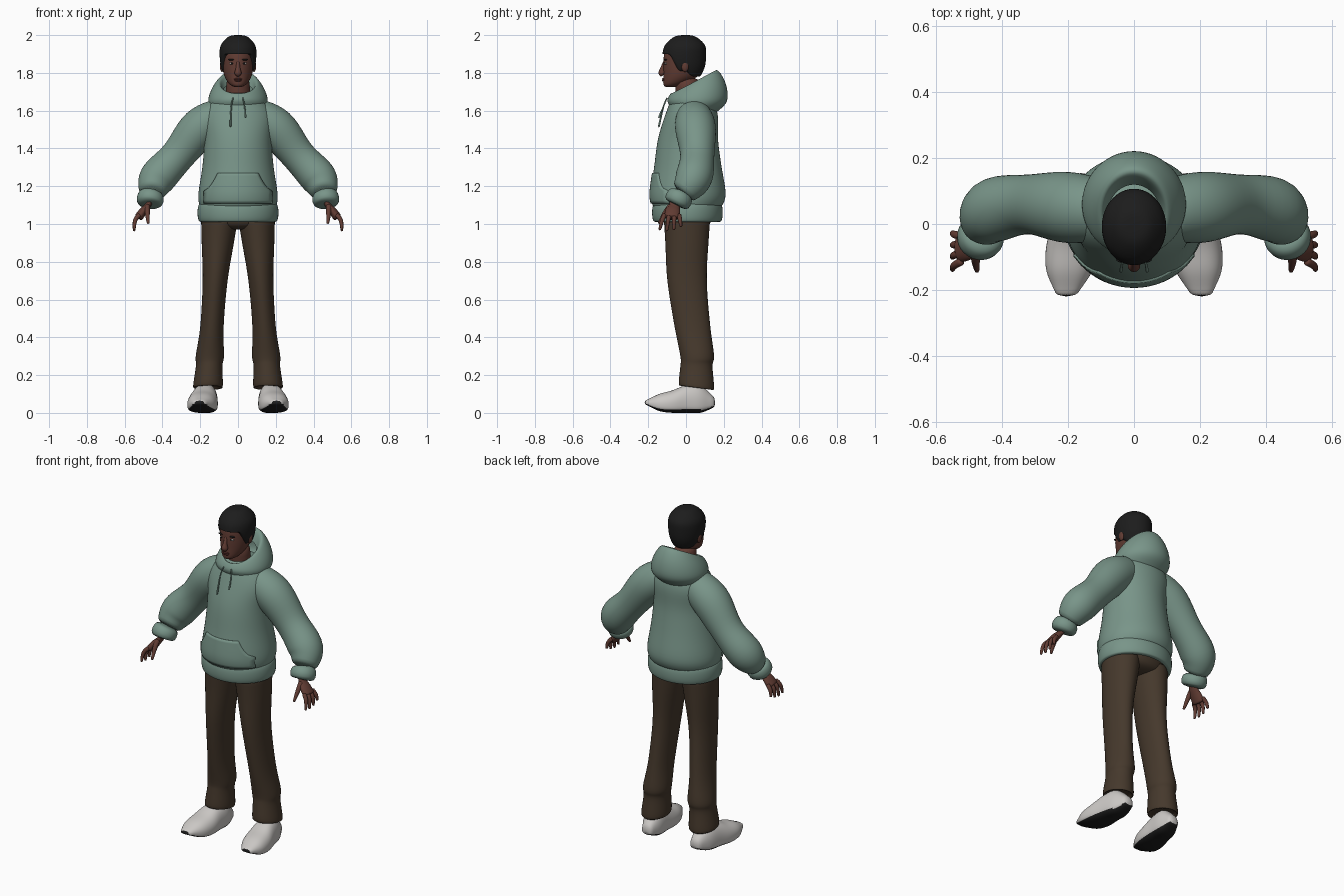
import bpy, bmesh
from math import sin, cos, pi, copysign
from mathutils import Vector

if "Cube" in bpy.data.objects:
    bpy.data.objects.remove(bpy.data.objects["Cube"])


def material(name, *rgb):
    m = bpy.data.materials.new(name)
    m.use_nodes = True
    m.diffuse_color = (*rgb, 1)
    m.node_tree.nodes["Principled BSDF"].inputs["Base Color"].default_value = (*rgb, 1)
    return m


GREEN = material("sage green", .19, .3, .25)
BROWN = material("dark brown", .06, .04, .025)
SKIN = material("brown skin", .12, .045, .033)
LIP = material("lip brown", .1, .03, .025)
BLACK = material("soft black", .012, .012, .012)
WHITE = material("shoe white", .6, .58, .56)
EYE = material("eye grey", .4, .36, .33)


def finish(name, bm, *mats, subdivide=True):
    bmesh.ops.recalc_face_normals(bm, faces=bm.faces)
    mesh = bpy.data.meshes.new(name)
    bm.to_mesh(mesh)
    bm.free()
    for m in mats:
        mesh.materials.append(m)
    for p in mesh.polygons:
        p.use_smooth = True
    ob = bpy.data.objects.new(name, mesh)
    bpy.context.collection.objects.link(ob)
    if subdivide:
        mod = ob.modifiers.new("smooth", 'SUBSURF')
        mod.levels = mod.render_levels = 1
    return ob


def flow(rows, steps=3):
    """Fill in rows along a smooth curve through the given ones."""
    out = []
    last = len(rows) - 1
    for k in range(last):
        quad = zip(rows[max(k - 1, 0)], rows[k], rows[k + 1], rows[min(k + 2, last)])
        quad = list(quad)
        for s in range(steps):
            t = s / steps
            out.append([b + t / 2 * (c - a + t * (2 * a - 5 * b + 4 * c - d + t * (3 * (b - c) + d - a)))
                        for a, b, c, d in quad])
    return out + [rows[last]]


def loft(rings, caps=True):
    bm = bmesh.new()
    rows = [[bm.verts.new(p) for p in ring] for ring in rings]
    n = len(rows[0])
    for a, b in zip(rows, rows[1:]):
        for i in range(n):
            j = (i + 1) % n
            bm.faces.new((a[i], a[j], b[j], b[i]))
    if caps:
        bm.faces.new(rows[0])
        bm.faces.new(rows[-1])
    return bm


def angles(n):
    return [2 * pi * i / n for i in range(n)]


def stack(rows, side=1, lean=lambda z: 0, n=28):
    """Oval rings from (half width, front y, back y, z, rise towards the back)."""
    rings = []
    for w, front, back, z, rise in flow([r if len(r) == 5 else (*r, 0) for r in rows]):
        ring = []
        for a in angles(n):
            t = (1 - cos(a)) / 2
            ring.append(Vector((side * (lean(z) + w * sin(a)), front + (back - front) * t, z + rise * t)))
        rings.append(ring)
    return rings


def tube(name, mat, pts, side=1, n=14, flat=1, steps=3):
    """Round limb along (x, y, z, radius); flat squeezes it across."""
    pts = flow(pts, steps)
    cs = [Vector(p[:3]) for p in pts]
    rings = []
    for k, c in enumerate(cs):
        t = (cs[min(k + 1, len(cs) - 1)] - cs[max(k - 1, 0)]).normalized()
        u = Vector((0, 1, 0))
        u = (u - t * u.dot(t)).normalized()
        v = t.cross(u) * flat
        ring = [c + pts[k][3] * (u * cos(a) + v * sin(a)) for a in angles(n)]
        rings.append([Vector((side * q.x, q.y, q.z)) for q in ring])
    return finish(name, loft(rings), mat)


def ball(name, mat, loc, size):
    bm = bmesh.new()
    bmesh.ops.create_uvsphere(bm, u_segments=16, v_segments=10, radius=1)
    for v in bm.verts:
        v.co = Vector(a * b + c for a, b, c in zip(v.co, size, loc))
    return finish(name, bm, mat, subdivide=False)


def clamp(v, low, high):
    return max(low, min(high, v))


# Hoodie body
body = finish("hoodie_body", loft(stack([
    (.2, -.17, .18, 1.08), (.213, -.19, .213, 1.15), (.19, -.17, .19, 1.3), (.18, -.15, .17, 1.45),
    (.19, -.11, .17, 1.58), (.11, -.07, .13, 1.68), (.05, -.04, .08, 1.7)])), GREEN)

# Hem band: a rounded section carried round the hips
hem = []
for k in range(9):
    a = pi * k / 8
    w = .19 + .026 * sin(a) ** .5
    hem.append((w, .035 - w, w - .02, 1.06 - .05 * cos(a)))
finish("hem_band", loft(stack(hem), caps=False), GREEN)

# Hood lying open around the neck, higher at the back
finish("hood", loft(stack([
    (.14, -.08, .16, 1.61, -.02), (.16, -.1, .22, 1.65), (.14, -.09, .21, 1.68, .07),
    (.1, -.075, .16, 1.69, .13), (.08, -.06, .12, 1.65, .1)]), caps=False), GREEN)

# Front pocket with sloped hand openings, wrapped over the belly
bm = bmesh.new()
cols, prev = 16, None
for k in range(11):
    f = k / 10
    half = .178 - .1 * max(0, f - .4) ** .6
    row = [bm.verts.new((half * (2 * i / cols - 1), -.4, 1.11 + .16 * f)) for i in range(cols + 1)]
    if prev:
        for i in range(cols):
            bm.faces.new((prev[i], prev[i + 1], row[i + 1], row[i]))
    prev = row
pocket = finish("front_pocket", bm, GREEN, subdivide=False)
wrap = pocket.modifiers.new("wrap", 'SHRINKWRAP')
wrap.target = body
wrap.wrap_method = 'PROJECT'
wrap.use_project_y = wrap.use_positive_direction = True
thick = pocket.modifiers.new("thick", 'SOLIDIFY')
thick.thickness, thick.offset = .014, 0

# Trouser hips
finish("trouser_hips", loft(stack([
    (.08, -.06, .07, .97), (.18, -.11, .13, 1), (.19, -.12, .14, 1.1)])), BROWN)


def trouser_leg(name, side):
    rows = [(.1, -.12, .13, 1.05), (.086, -.11, .12, .9), (.066, -.1, .11, .7), (.062, -.06, .13, .45),
            (.076, -.03, .15, .3), (.07, -.03, .14, .25), (.08, -.04, .15, .15, -.03), (.06, -.02, .12, .15)]
    finish(name, loft(stack(rows, side, lean=lambda z: .17 - .07 * z)), BROWN)


def shoe(name, side):
    # Half width, underside and top, evenly spaced from heel to toe
    rows = flow([(.03, .03, .08), (.06, 0, .15), (.07, 0, .15), (.08, 0, .12), (.07, .01, .1), (.03, .045, .065)])
    rings = []
    for k, (w, low, top) in enumerate(rows):
        t = k / (len(rows) - 1)
        ring = []
        for a in angles(28):
            c, s = cos(a), sin(a)
            lift = .4 + (.6 * s if s > 0 else -.4 * abs(s) ** .5)
            x = .16 + .045 * t + w * copysign(abs(c) ** .8, c)
            ring.append(Vector((side * x, .155 - .375 * t, low + (top - low) * lift)))
        rings.append(ring)
    bm = loft(rings)
    bmesh.ops.recalc_face_normals(bm, faces=bm.faces)
    # Black sole underneath and a small toe bumper
    for f in bm.faces:
        f.material_index = int(f.normal.z < -.55 or f.calc_center_median().y < -.215)
    finish(name, bm, WHITE, BLACK)


def arm(word, side):
    tube(word + "_sleeve", GREEN, [
        (.08, .04, 1.58, .09), (.2, .05, 1.51, .11), (.32, .06, 1.36, .09),
        (.43, .04, 1.24, .1), (.455, -.02, 1.16, .065)], side, n=24)
    tube(word + "_cuff", GREEN, [
        (.455, -.02, 1.17, .055), (.46, -.03, 1.15, .073), (.47, -.05, 1.11, .073),
        (.47, -.055, 1.1, .05)], side, n=24, steps=1)
    tube(word + "_palm", SKIN, [
        (.46, -.05, 1.15, .035), (.475, -.06, 1.1, .03), (.5, -.07, 1.07, .04), (.53, -.075, 1.03, .044)],
        side, flat=.55)
    # Fingers fan out from the knuckles
    for i, finger in enumerate(("index", "middle", "ring", "little")):
        base, tip = .025 * i - .112, .038 * i - .14
        tube(f"{word}_{finger}_finger", SKIN, [
            (.52, base, 1.05, .013), (.545, (base + tip) / 2, 1.02, .012),
            (.55, tip, .96 + .006 * (i - 1) ** 2, .007)], side, n=10)
    tube(word + "_thumb", SKIN, [
        (.48, -.08, 1.1, .015), (.48, -.11, 1.06, .014), (.475, -.145, 1, .007)], side, n=10)


# Mirrored parts
for side, word in ((1, "left"), (-1, "right")):
    trouser_leg(word + "_trouser_leg", side)
    shoe(word + "_shoe", side)
    arm(word, side)
    # Hood cord, longer on the right
    tube(word + "_cord", GREEN, [
        (.025, -.1, 1.67, .004), (.036, -.12, 1.62, .004), (.04, -.145, 1.535 + .025 * side, .006)], side, n=8)
    # Paired face details
    ball(word + "_eye", EYE, (side * .032, -.103, 1.85), (.014, .011, .007))
    ball(word + "_pupil", BLACK, (side * .032, -.109, 1.85), (.006, .007, .006))
    ball(word + "_brow", BLACK, (side * .034, -.108, 1.87), (.02, .009, .004))
    ball(word + "_ear", SKIN, (side * .084, -.005, 1.835), (.012, .02, .03))

# Neck and head
finish("neck", loft(stack([(.07, -.05, .08, 1.6), (.06, -.06, .07, 1.78)])), SKIN)
finish("head", loft(stack([
    (.02, -.1, -.03, 1.725), (.05, -.12, .02, 1.735, .02), (.075, -.12, .07, 1.79),
    (.085, -.12, .1, 1.86), (.08, -.11, .09, 1.92), (.04, -.05, .05, 1.98)])), SKIN)
tube("nose", SKIN, [(0, -.11, 1.865, .008), (0, -.124, 1.825, .012), (0, -.127, 1.8, .02), (0, -.12, 1.79, .014)])
ball("upper_lip", LIP, (0, -.117, 1.768), (.022, .01, .005))
ball("lower_lip", LIP, (0, -.117, 1.76), (.02, .01, .006))

# Hair cap: lower rings are lifted to a hairline that drops at temples and nape
rings = stack([
    (.07, -.1, .07, 1.77), (.09, -.12, .1, 1.83), (.098, -.125, .107, 1.9),
    (.09, -.11, .1, 1.95), (.05, -.06, .05, 1.993), (.01, -.01, .01, 2)], n=44)
for ring in rings:
    for p in ring:
        p.z = max(p.z, clamp(1.73 - 2 * p.y, 1.81, 1.9) - clamp(p.y, 0, .04))
finish("hair", loft(rings), BLACK)
